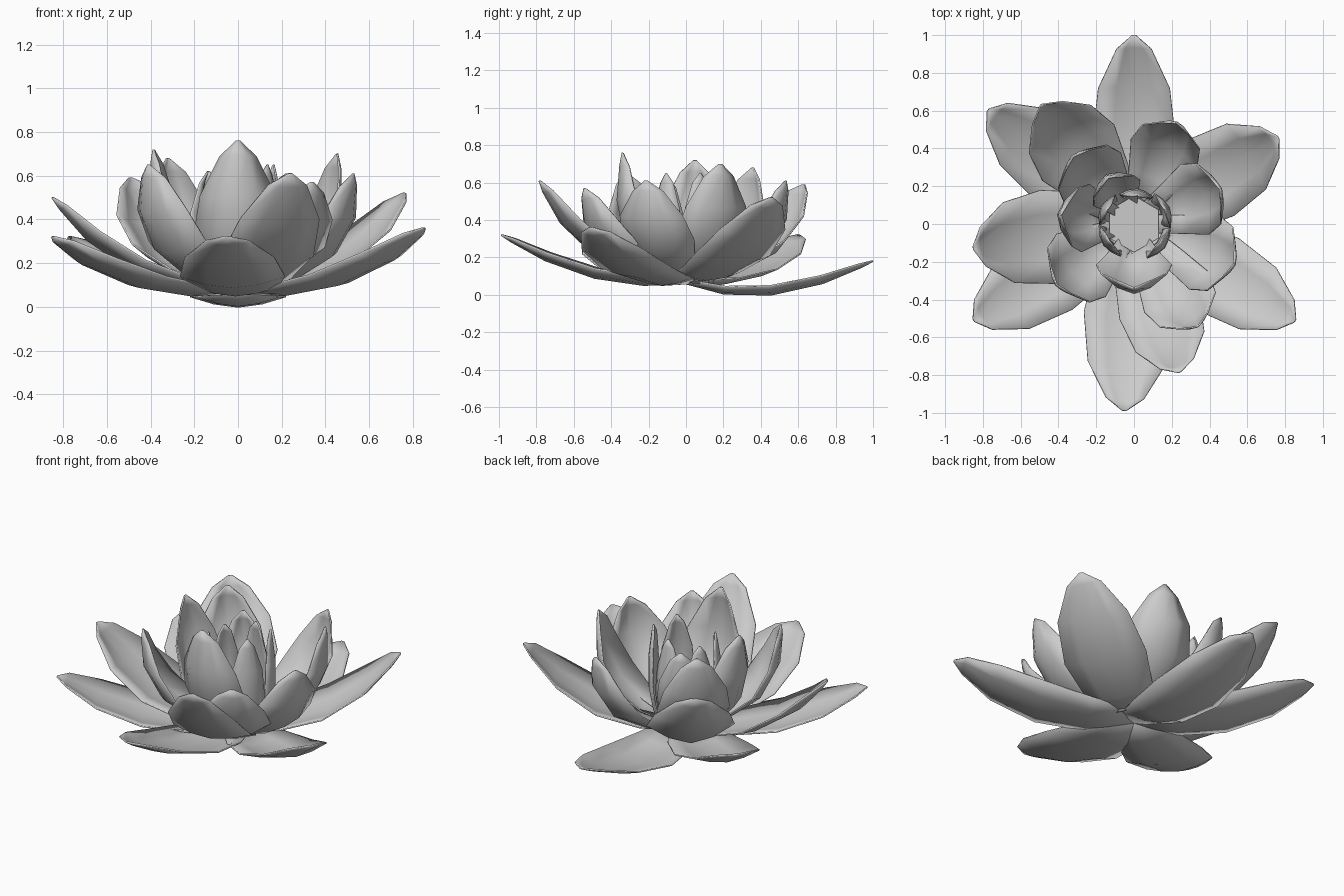
import bpy, bmesh
from math import radians, cos, sin
from mathutils import Vector

cube = bpy.data.objects.get("Cube")
if cube:
    bpy.data.objects.remove(cube)

grey = bpy.data.materials.new("petal grey")
grey.use_nodes = True
tone = (0.6, 0.6, 0.6, 1)
grey.diffuse_color = tone
grey.node_tree.nodes["Principled BSDF"].inputs["Base Color"].default_value = tone

ACROSS = [-1, -0.5, 0, 0.5, 1]


def add_object(name, bm):
    mesh = bpy.data.meshes.new(name)
    bm.to_mesh(mesh)
    bm.free()
    mesh.materials.append(grey)
    obj = bpy.data.objects.new(name, mesh)
    bpy.context.collection.objects.link(obj)
    return obj


def petal(name, azimuth, reach, top, width, bow, bow_z, cup, root, base):
    """Cupped leaf swept along a curved spine from the flower base to its tip."""
    a = radians(azimuth)
    out = Vector((cos(a), sin(a), 0))
    side = Vector((-sin(a), cos(a), 0))
    up = Vector((0, 0, 1))
    start = out * root + up * 0.06
    bend = out * reach * bow + up * bow_z
    tip = out * reach + up * top
    # (position along the petal, share of full width)
    outline = [(0, base), (0.22, 0.5 + 0.7 * base), (0.48, 1),
               (0.75, 0.86), (0.94, 0.42), (1, 0.04)]
    bm = bmesh.new()
    rows = []
    for t, share in outline:
        spine = start * (1 - t) ** 2 + bend * 2 * t * (1 - t) + tip * t * t
        along = ((bend - start) * (1 - t) + (tip - bend) * t).normalized()
        inward = along.cross(side)
        if inward.dot(up - out) < 0:
            inward.negate()
        w = width * share
        rows.append([bm.verts.new(spine + side * w * s + inward * w * cup * abs(s) ** 1.7)
                     for s in ACROSS])
    for low, high in zip(rows, rows[1:]):
        for i in range(len(ACROSS) - 1):
            bm.faces.new((low[i], low[i + 1], high[i + 1], high[i]))
    bmesh.ops.recalc_face_normals(bm, faces=bm.faces)
    obj = add_object(name, bm)
    thick = obj.modifiers.new("thickness", "SOLIDIFY")
    thick.thickness = 0.008
    thick.offset = 0
    bpy.ops.object.select_all(action="DESELECT")
    obj.select_set(True)
    bpy.context.view_layer.objects.active = obj
    bpy.ops.object.shade_smooth_by_angle(angle=radians(60))


# Each ring: cup depth, root radius, root width share,
# then azimuth, reach, tip height, half width, bow, bow height
RINGS = {
    "outer_petal": (0.22, 0.0, 0.45, [
        (90, 1.0, 0.18, 0.22, 0.45, -0.115),
        (31, 0.89, 0.52, 0.235, 0.66, 0.06),
        (-31, 0.995, 0.36, 0.22, 0.6, 0.0),
        (-93, 0.99, 0.32, 0.24, 0.53, 0.0),
        (-149, 0.99, 0.32, 0.22, 0.6, 0.0),
        (188.5, 0.86, 0.5, 0.25, 0.67, 0.06),
        (142, 0.98, 0.32, 0.22, 0.6, 0.0),
        (-73, 0.82, 0.61, 0.22, 0.72, 0.08)]),
    "middle_petal": (0.42, 0.03, 0.3, [
        (128, 0.8, 0.59, 0.24, 0.85, 0.1),
        (67, 0.58, 0.61, 0.19, 1.1, 0.14),
        (-22, 0.57, 0.61, 0.21, 1.13, 0.15),
        (-58, 0.64, 0.57, 0.2, 1.0, 0.12),
        (218, 0.52, 0.65, 0.21, 1.12, 0.16),
        (22, 0.49, 0.7, 0.2, 1.19, 0.17),
        (132, 0.48, 0.68, 0.2, 1.14, 0.17)]),
    "upright_petal": (0.6, 0.06, 0.3, [
        (173, 0.39, 0.72, 0.18, 1.25, 0.2),
        (-90, 0.34, 0.76, 0.2, 1.35, 0.2),
        (119, 0.28, 0.62, 0.14, 1.3, 0.2)]),
    "inner_petal": (0.4, 0.14, 0.5, [
        (25, 0.18, 0.65, 0.1, 1.4, 0.25),
        (-38, 0.17, 0.65, 0.1, 1.5, 0.25),
        (85, 0.15, 0.63, 0.09, 1.5, 0.25),
        (152, 0.16, 0.6, 0.09, 1.5, 0.25),
        (215, 0.16, 0.62, 0.1, 1.5, 0.25)]),
}

for ring, (cup, root, base, petals) in RINGS.items():
    for number, shape in enumerate(petals, 1):
        petal(f"{ring}_{number}", *shape, cup, root, base)

# Six-sided floor closing the heart of the flower
floor = bmesh.new()
bmesh.ops.create_cone(floor, cap_ends=True, segments=6, radius1=0.13, radius2=0.15, depth=0.02)
bmesh.ops.translate(floor, verts=floor.verts, vec=(0, 0, 0.12))
add_object("flower_heart", floor)
